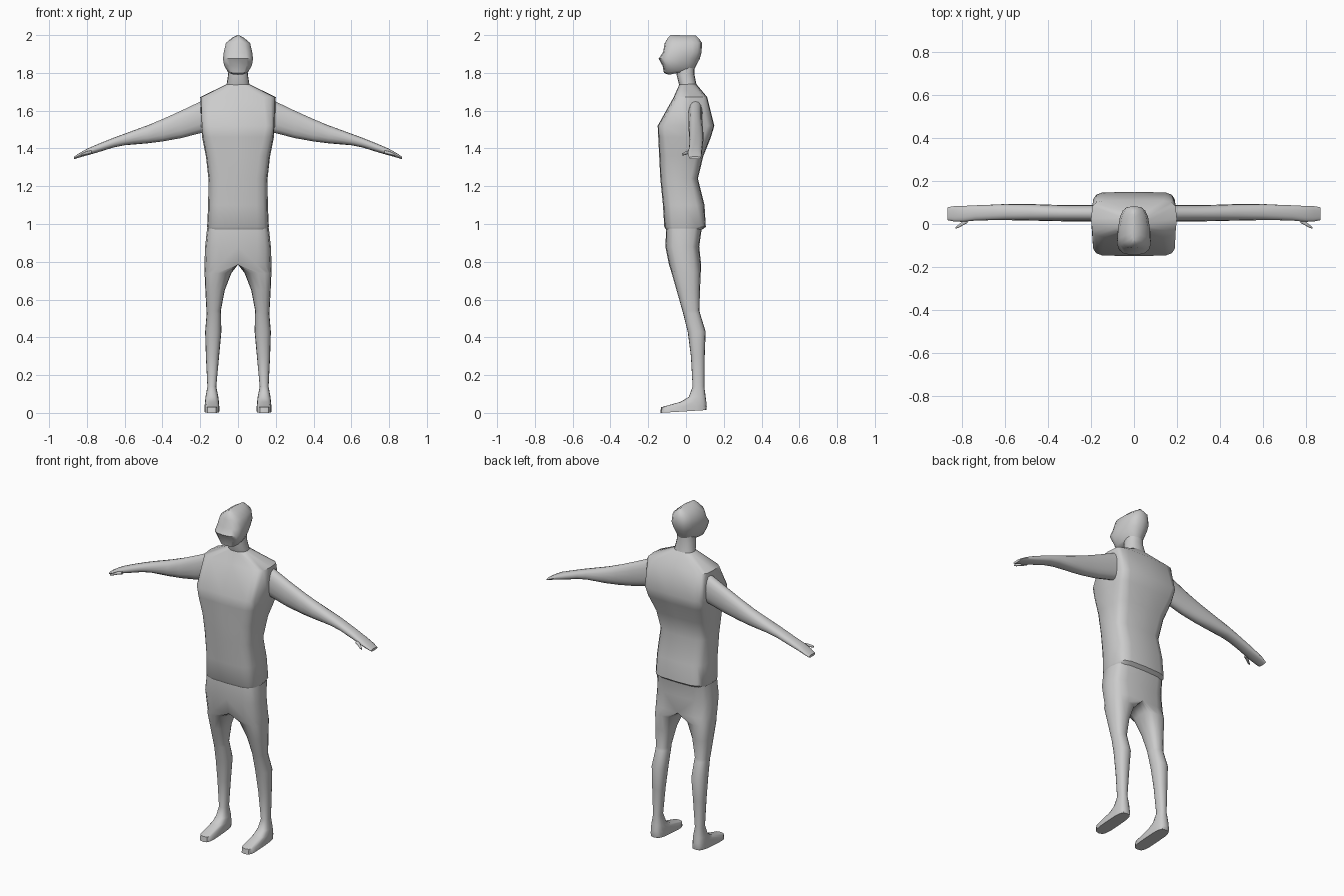
import bpy, bmesh, math

skin = bpy.data.materials.new("plain grey")
skin.diffuse_color = (0.6, 0.6, 0.6, 1)
N = 16


def unit(n):
    """Rounded-box outline of N points; larger n is boxier."""
    out = []
    for i in range(N):
        a = 2 * math.pi * i / N
        c, s = math.cos(a), math.sin(a)
        out.append((math.copysign(abs(c) ** (2 / n), c) if abs(c) > 1e-6 else 0.0,
                    math.copysign(abs(s) ** (2 / n), s) if abs(s) > 1e-6 else 0.0))
    return out


def body_ring(zf, zb, yf, yb, wf, wb, n):
    """Level ring centred on x = 0, with its own front and back height and width."""
    ring = []
    for c, s in unit(n):
        t = (s + 1) / 2
        ring.append(((wf + (wb - wf) * t) * c, yf + (yb - yf) * t, zf + (zb - zf) * t))
    return ring


def leg_ring(zf, zb, x0, x1, yf, yb, n):
    """Ring between x0 and x1; with x0 = 0 the inner side lies flat on the middle plane."""
    ring = []
    for c, s in unit(n):
        t = (s + 1) / 2
        x = max(0.0, x1 * c) if x0 == 0 else (x0 + x1) / 2 + (x1 - x0) / 2 * c
        ring.append((x, yf + (yb - yf) * t, zf + (zb - zf) * t))
    return ring


def arm_ring(x, zt, zb, yf, yb, n=2.3):
    """Upright ring across the arm."""
    return [(x, (yf + yb) / 2 + (yb - yf) / 2 * c, (zt + zb) / 2 + (zt - zb) / 2 * s)
            for c, s in unit(n)]


def loft(name, rings, cap_start=True, cap_end=True, mirror=False, angle=45):
    bm = bmesh.new()
    vs = [[bm.verts.new(p) for p in r] for r in rings]
    for a, b in zip(vs, vs[1:]):
        for i in range(N):
            j = (i + 1) % N
            bm.faces.new((a[i], a[j], b[j], b[i]))
    caps = [(bm.faces.new(vs[0]), cap_start), (bm.faces.new(vs[-1]), cap_end)]
    bmesh.ops.recalc_face_normals(bm, faces=bm.faces)
    # drop hidden end caps and walls on the middle plane
    drop = [f for f, keep in caps if not keep]
    if mirror:
        drop += [f for f in bm.faces if f not in drop and all(v.co.x < 1e-5 for v in f.verts)]
    bmesh.ops.delete(bm, geom=drop, context='FACES')
    me = bpy.data.meshes.new(name)
    bm.to_mesh(me)
    bm.free()
    me.materials.append(skin)
    ob = bpy.data.objects.new(name, me)
    bpy.context.collection.objects.link(ob)
    if mirror:
        m = ob.modifiers.new("mirror", 'MIRROR')
        m.use_clip = True
    bpy.ops.object.select_all(action='DESELECT')
    ob.select_set(True)
    bpy.context.view_layer.objects.active = ob
    bpy.ops.object.shade_smooth_by_angle(angle=math.radians(angle))
    return ob


# torso: z, front y, back y, front half width, back half width, boxiness
torso = [
    (1.74, -0.035, 0.055, 0.06, 0.06, 2.3),
    (1.672, -0.065, 0.112, 0.2, 0.2, 5),
    (1.52, -0.15, 0.15, 0.195, 0.195, 7),
    (1.46, -0.147, 0.132, 0.19, 0.19, 6),
    (1.36, -0.142, 0.092, 0.172, 0.168, 4.5),
    (1.24, -0.136, 0.063, 0.158, 0.155, 4),
    (1.10, -0.122, 0.098, 0.159, 0.157, 4),
    (0.985, -0.115, 0.105, 0.165, 0.162, 4),
    (0.97, -0.105, 0.085, 0.16, 0.155, 4),
]
loft("torso", [body_ring(z, z, *r) for z, *r in torso], cap_start=False, cap_end=False)

# neck
neck = [(1.84, -0.05, 0.045, 0.052, 0.045, 2.3), (1.79, -0.05, 0.045, 0.055, 0.05, 2.3),
        (1.735, -0.036, 0.056, 0.061, 0.061, 2.3)]
loft("neck", [body_ring(z, z, *r) for z, *r in neck], False, False)

# head: front z, back z, front y, back y, front and back half width, boxiness
head = [
    (2.0, 1.998, -0.08, 0.05, 0.008, 0.004, 2),
    (1.985, 1.985, -0.096, 0.066, 0.036, 0.03, 2.3),
    (1.957, 1.96, -0.113, 0.084, 0.072, 0.055, 2.8),
    (1.91, 1.91, -0.121, 0.083, 0.084, 0.064, 3),
    (1.875, 1.875, -0.145, 0.073, 0.092, 0.06, 2.8),
    (1.838, 1.85, -0.124, 0.06, 0.088, 0.05, 2.8),
    (1.80, 1.825, -0.117, 0.047, 0.062, 0.045, 2.8),
    (1.79, 1.82, -0.09, 0.045, 0.045, 0.04, 2.5),
]
loft("head", [body_ring(*r) for r in head])

# hips, legs and feet: front z, back z, inner x, outer x, front y, back y, boxiness
leg = [
    (0.975, 0.975, 0, 0.164, -0.105, 0.083, 4),
    (0.88, 0.88, 0, 0.174, -0.109, 0.070, 3.6),
    (0.785, 0.785, 0, 0.178, -0.09, 0.080, 3.2),
    (0.74, 0.74, 0.035, 0.177, -0.076, 0.078, 2.8),
    (0.65, 0.65, 0.070, 0.173, -0.050, 0.074, 2.5),
    (0.54, 0.54, 0.091, 0.167, -0.019, 0.071, 2.4),
    (0.525, 0.525, 0.090, 0.166, -0.015, 0.075, 2.4),
    (0.43, 0.43, 0.088, 0.174, 0.009, 0.104, 2.3),
    (0.30, 0.30, 0.100, 0.170, 0.026, 0.099, 2.3),
    (0.14, 0.14, 0.115, 0.162, 0.035, 0.097, 2.3),
    (0.085, 0.085, 0.104, 0.172, 0.015, 0.104, 2.5),
    (0.058, 0.055, 0.101, 0.175, -0.03, 0.108, 2.8),
    (0.03, 0.035, 0.099, 0.177, -0.132, 0.11, 3.5),
    (0.0, 0.015, 0.099, 0.177, -0.136, 0.107, 3.5),
]
loft("hips_and_legs", [leg_ring(*r) for r in leg], cap_start=False, mirror=True)

# arms and hands: x, top z, bottom z, front y, back y
arm = [
    (0.185, 1.655, 1.485, 0.012, 0.088), (0.30, 1.60, 1.455, 0.012, 0.088),
    (0.40, 1.555, 1.437, 0.014, 0.090), (0.48, 1.522, 1.427, 0.016, 0.093),
    (0.60, 1.478, 1.417, 0.018, 0.093), (0.66, 1.456, 1.405, 0.018, 0.090),
    (0.74, 1.424, 1.380, 0.016, 0.087), (0.80, 1.398, 1.363, 0.010, 0.084),
    (0.84, 1.375, 1.352, 0.012, 0.083), (0.868, 1.357, 1.343, 0.018, 0.078),
]
loft("arm", [arm_ring(*r) for r in arm], cap_start=False, mirror=True)

# thumbs
thumb = [(0.775, 1.390, 1.372, 0.005, 0.03), (0.80, 1.385, 1.368, -0.008, 0.012),
         (0.818, 1.378, 1.364, -0.018, -0.004), (0.832, 1.372, 1.362, -0.022, -0.014)]
loft("thumb", [arm_ring(*r) for r in thumb], mirror=True)
